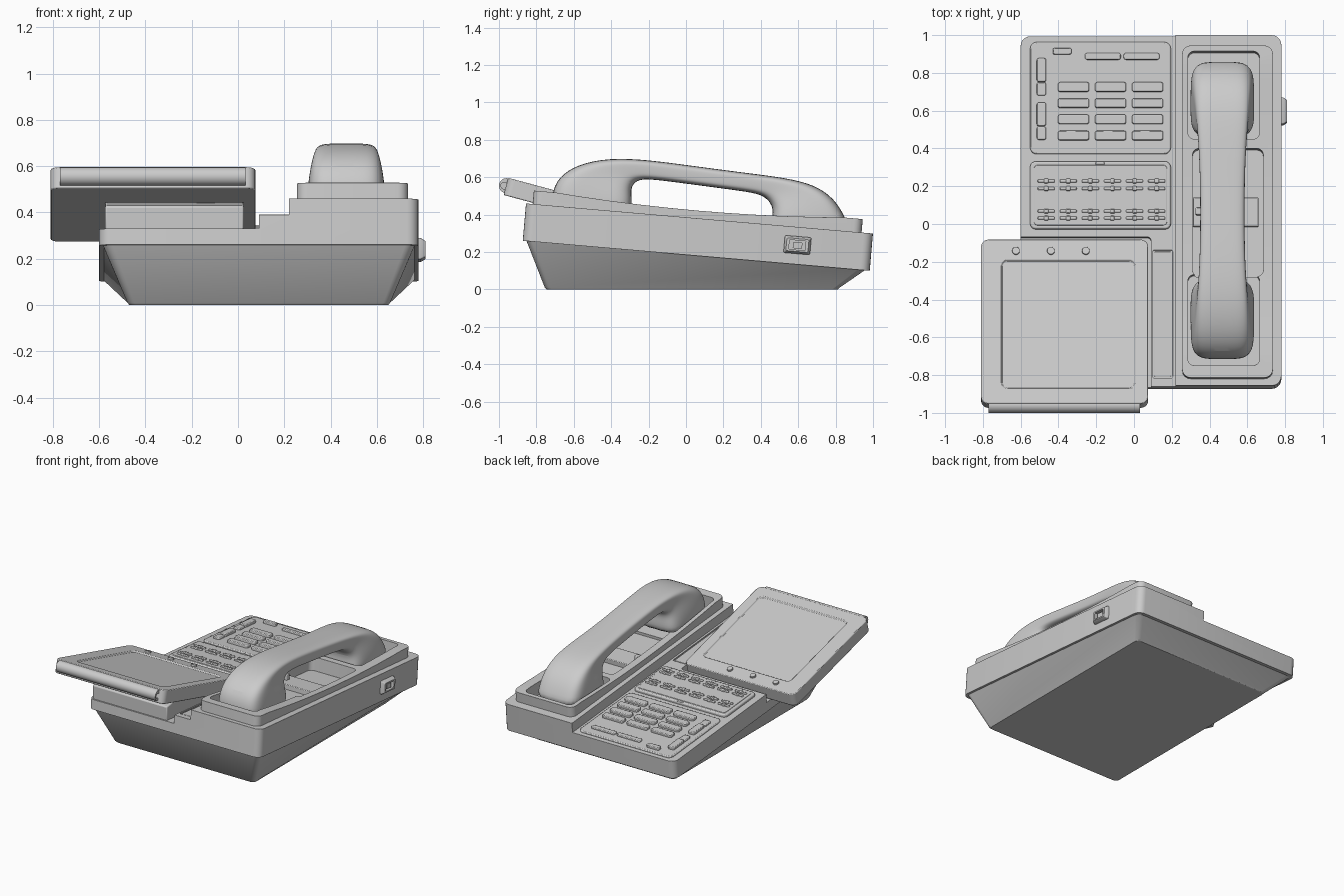
import bpy, bmesh, math
from mathutils import Matrix, Vector

if "Cube" in bpy.data.objects:
    bpy.data.objects.remove(bpy.data.objects["Cube"])

# Tilted frames: body slopes down to the back, flip screen slopes more
ID = Matrix.Identity(4)
BODY = Matrix.Translation((0, 0, 0.185)) @ Matrix.Rotation(math.radians(-4.95), 4, 'X')
TAB = Matrix.Translation((0, -0.975, 0.505)) @ Matrix.Rotation(math.radians(-15), 4, 'X')


def finish(name, bm, bevel=0.0, seg=2):
    bmesh.ops.recalc_face_normals(bm, faces=bm.faces)
    me = bpy.data.meshes.new(name)
    bm.to_mesh(me)
    bm.free()
    ob = bpy.data.objects.new(name, me)
    bpy.context.collection.objects.link(ob)
    if bevel:
        add_bevel(ob, bevel, seg)
    smooth(ob)
    return ob


def add_bevel(ob, w, seg=2):
    m = ob.modifiers.new("edge_round", 'BEVEL')
    m.width, m.segments, m.limit_method = w, seg, 'ANGLE'
    m.angle_limit = math.radians(40)


def smooth(ob):
    bpy.ops.object.select_all(action='DESELECT')
    ob.select_set(True)
    bpy.context.view_layer.objects.active = ob
    bpy.ops.object.shade_smooth_by_angle(angle=math.radians(35))


def outline(x0, x1, y0, y1, r, n=5):
    pts = []
    for i, (cx, cy) in enumerate([(x1 - r, y1 - r), (x0 + r, y1 - r), (x0 + r, y0 + r), (x1 - r, y0 + r)]):
        for k in range(n + 1):
            a = math.pi / 2 * (i + k / n)
            pts.append((cx + r * math.cos(a), cy + r * math.sin(a)))
    return pts


def loft(name, rings, bevel=0.0, seg=2):
    bm = bmesh.new()
    vs = [[bm.verts.new(p) for p in ring] for ring in rings]
    n = len(vs[0])
    for a, b in zip(vs, vs[1:]):
        for i in range(n):
            bm.faces.new((a[i], a[(i + 1) % n], b[(i + 1) % n], b[i]))
    bm.faces.new(vs[0])
    bm.faces.new(vs[-1])
    return finish(name, bm, bevel, seg)


def rbox(name, x0, x1, y0, y1, h0, h1, r=0.02, bevel=0.0, M=BODY):
    o = outline(x0, x1, y0, y1, r)
    return loft(name, [[M @ Vector((x, y, h)) for x, y in o] for h in (h0, h1)], bevel)


def prism(name, prof, x0, x1, M=ID, bevel=0.0):
    return loft(name, [[M @ Vector((x, y, z)) for y, z in prof] for x in (x0, x1)], bevel)


def cut(ob, cutter, keep=False):
    m = ob.modifiers.new("cut", 'BOOLEAN')
    m.operation, m.solver, m.object = 'DIFFERENCE', 'EXACT', cutter
    bpy.context.view_layer.objects.active = ob
    bpy.ops.object.modifier_apply(modifier=m.name)
    if not keep:
        bpy.data.objects.remove(cutter)


# Lower base: tapered tub down to the flat foot
low = [Vector((x, y, 0)) for x, y in outline(-0.47, 0.65, -0.745, 0.81, 0.03)]
low2 = [Vector((x, y, 0.01)) for x, y in outline(-0.478, 0.658, -0.755, 0.822, 0.03)]
top = [BODY @ Vector((x, y, 0.005)) for x, y in outline(-0.585, 0.765, -0.858, 0.965, 0.04)]
loft("lower_base", [low, low2, top])

# Upper shell with lowered key deck and a recess for the flip screen
shell = rbox("upper_shell", -0.6, 0.78, -0.876, 0.986, 0, 0.2, 0.05)
cut(shell, rbox("cutter", -1, 0.22, -2, 2, 0.13, 1))
cut(shell, rbox("cutter", -1, 0.09, -2, -0.08, 0.07, 1))
cut(shell, rbox("cutter", 0.1, 0.205, -0.83, -0.15, 0.122, 0.3, 0.008))
rbox("label_strip", 0.108, 0.197, -0.822, -0.158, 0.11, 0.128, 0.006, 0.002)

# Handset cradle with dished top, two cups and a middle tray
cradle = rbox("handset_cradle", 0.255, 0.735, -0.84, 0.925, 0.19, 0.272, 0.045)
dish = [(-0.75 + 0.16 * i, 0.241 + 0.033 * (i / 5 - 1) ** 2) for i in range(11)]
cut(cradle, prism("cutter", dish + [(0.85, 0.5), (-0.75, 0.5)], 0, 1, BODY))
for box in [(0.285, 0.665, -0.775, -0.29, 0.17), (0.285, 0.665, 0.43, 0.895, 0.17),
            (0.31, 0.685, -0.30, 0.38, 0.15)]:
    c = rbox("cutter", *box, 0.5, 0.035)
    cut(cradle, c, True)
    cut(shell, c)
for ob, w in ((shell, 0.01), (cradle, 0.012)):
    add_bevel(ob, w)
    smooth(ob)
rbox("tray_bridge", 0.312, 0.66, -0.03, 0.125, 0.145, 0.185, 0.008, 0.004)
rbox("hook_switch", 0.325, 0.36, 0.03, 0.07, 0.18, 0.225, 0.01, 0.005)

# Handset: (outer y, z, inner y, z, outer half width, inner half width)
stations = [
    (-0.72, 0.41, -0.30, 0.39, 0.170, 0.175), (-0.72, 0.51, -0.285, 0.465, 0.168, 0.172),
    (-0.685, 0.60, -0.295, 0.53, 0.162, 0.155), (-0.58, 0.67, -0.28, 0.57, 0.150, 0.132),
    (-0.41, 0.704, -0.24, 0.59, 0.136, 0.122), (-0.21, 0.694, -0.17, 0.588, 0.122, 0.118),
    (0.02, 0.663, 0.02, 0.563, 0.117, 0.117), (0.29, 0.627, 0.27, 0.53, 0.120, 0.118),
    (0.53, 0.598, 0.385, 0.513, 0.136, 0.122), (0.69, 0.56, 0.435, 0.485, 0.150, 0.132),
    (0.795, 0.485, 0.465, 0.44, 0.162, 0.155), (0.85, 0.39, 0.46, 0.385, 0.168, 0.172),
    (0.885, 0.30, 0.45, 0.31, 0.170, 0.175)]


def sp(v):
    return math.copysign(abs(v) ** 0.45, v)


rings = []
for oy, oz, iy, iz, wo, wi in stations:
    ring = []
    for k in range(24):
        a = 2 * math.pi * (k + 0.5) / 24
        t = (1 + sp(math.sin(a))) / 2
        w = wi + (wo - wi) * t
        ring.append(Vector((0.468 + w * sp(math.cos(a)), iy + (oy - iy) * t, iz + (oz - iz) * t)))
    rings.append(ring)
handset = loft("handset", rings)
handset.modifiers.new("round", 'SUBSURF').levels = 2
handset.modifiers["round"].render_levels = 2

# Raised key panels
panel = rbox("keypad_panel", -0.55, 0.195, 0.36, 0.955, 0.12, 0.142, 0.035, 0.006)
rbox("memory_panel", -0.55, 0.195, -0.04, 0.32, 0.12, 0.15, 0.03, 0.008)
rbox("memory_inset", -0.53, 0.175, -0.02, 0.30, 0.14, 0.153, 0.02, 0.002)


def key(name, cx, cy, w, d, h=0.162, r=0.012):
    rbox(name, cx - w / 2, cx + w / 2, cy - d / 2, cy + d / 2, 0.13, h, r, 0.005)


# Dial keys, side switches, indicator bars and memory keys
for i in range(3):
    for j in range(4):
        key("dial_key", -0.32 + 0.196 * i, 0.715 - 0.086 * j, 0.165, 0.05)
for cy in (0.77, 0.535):
    key("side_switch", -0.49, cy + 0.035, 0.05, 0.125)
    key("side_switch_end", -0.49, cy - 0.065, 0.05, 0.07, 0.155)
key("top_key", -0.38, 0.905, 0.10, 0.035)
for cx in (-0.165, 0.04):
    key("indicator_bar", cx, 0.878, 0.19, 0.035, 0.155)
for i in range(6):
    for y in (0.215, 0.175, 0.055, 0.018):
        key("memory_key", -0.465 + 0.117 * i, y, 0.09, 0.016, 0.163, 0.006)
        key("memory_key_nub", -0.465 + 0.117 * i, y, 0.025, 0.024, 0.165, 0.006)
key("panel_latch", -0.18, 0.31, 0.05, 0.016, 0.155, 0.006)

# Flip screen, its mount and hinge roller
prism("screen_mount", [(-0.855, 0.30), (-0.855, 0.428), (-0.74, 0.445), (-0.15, 0.288), (-0.15, 0.24)],
      -0.575, 0.025, bevel=0.008)
tablet = rbox("flip_screen", -0.81, 0.075, 0.0, 0.9, 0, 0.095, 0.04, M=TAB)
cut(tablet, rbox("cutter", -0.70, 0.005, 0.085, 0.785, 0.085, 0.3, 0.03, M=TAB))
add_bevel(tablet, 0.012)
smooth(tablet)
roll = [(-0.96 + 0.04 * math.cos(math.pi * k / 12), 0.555 + 0.04 * math.sin(math.pi * k / 12)) for k in range(24)]
roller = prism("hinge_roller", roll, -0.77, 0.032)
hole = [(-0.972 + 0.018 * math.cos(math.pi * k / 8), 0.555 + 0.018 * math.sin(math.pi * k / 8)) for k in range(16)]
cut(roller, prism("cutter", hole, 0.0, 0.1))
smooth(roller)
for cx in (-0.625, -0.44, -0.255):
    rbox("screen_button", cx - 0.02, cx + 0.02, 0.815, 0.855, 0.08, 0.108, 0.0199, 0.005, TAB)

# Side socket with a plug inside
frame = [[BODY @ Vector((x, y, h)) for y, h in outline(0.518 + d, 0.66 - d, 0.057 + d, 0.15 - d, 0.008)]
         for x, d in ((0.76, 0), (0.79, 0), (0.81, 0.012))]
socket = loft("side_socket", frame)
cut(socket, prism("cutter", outline(0.545, 0.632, 0.078, 0.128, 0.004), 0.785, 0.9, BODY))
smooth(socket)
prism("socket_plug", outline(0.565, 0.615, 0.085, 0.118, 0.004), 0.77, 0.80, BODY)
